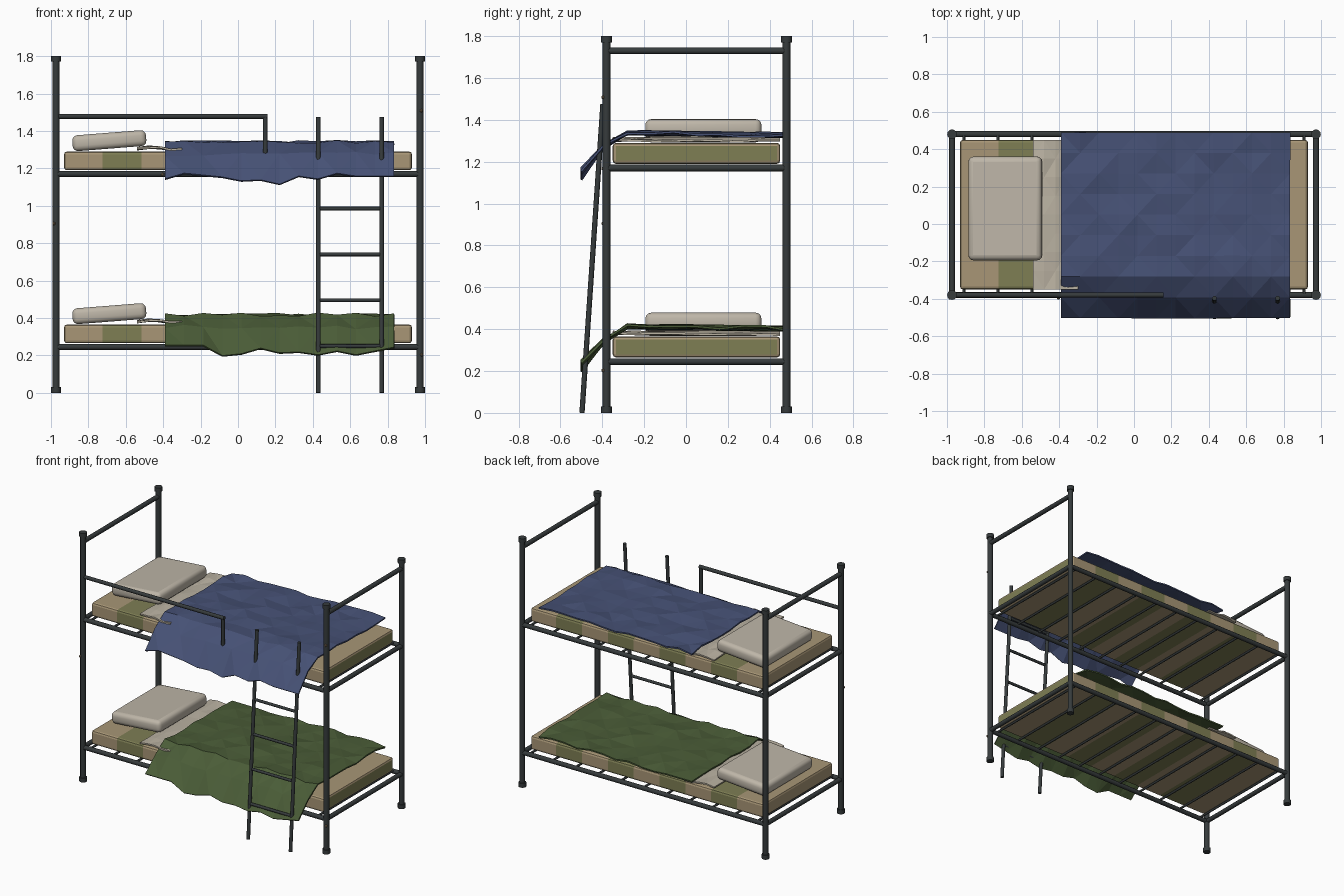
import bpy, bmesh, math, random
from mathutils import Vector

if "Cube" in bpy.data.objects:
    bpy.data.objects.remove(bpy.data.objects["Cube"])

random.seed(4)


def material(name, r, g, b):
    m = bpy.data.materials.new(name)
    lin = [((c / 255 + 0.055) / 1.055) ** 2.4 for c in (r, g, b)]
    m.diffuse_color = (*lin, 1)
    m.use_nodes = True
    m.node_tree.nodes["Principled BSDF"].inputs["Base Color"].default_value = m.diffuse_color
    return m


METAL = material("dark_metal", 54, 59, 60)
TAN = material("mattress_tan", 168, 150, 118)
OLIVE = material("mattress_olive", 126, 126, 84)
PILLOW = material("pillow_cream", 190, 182, 168)
SHEET = material("sheet_linen", 186, 178, 162)
BLUE = material("blanket_blue", 70, 81, 117)
GREEN = material("blanket_green", 74, 92, 55)
RUST = material("rust_chip", 128, 108, 84)


def finish(bm, name, *mats):
    bmesh.ops.recalc_face_normals(bm, faces=bm.faces)
    me = bpy.data.meshes.new(name)
    bm.to_mesh(me)
    bm.free()
    ob = bpy.data.objects.new(name, me)
    for m in mats:
        me.materials.append(m)
    bpy.context.collection.objects.link(ob)
    return ob


def tube(name, a, b, r, sides=12):
    a, b = Vector(a), Vector(b)
    bm = bmesh.new()
    bmesh.ops.create_cone(bm, cap_ends=True, segments=sides, radius1=r,
                          radius2=r, depth=(b - a).length)
    for f in bm.faces:
        f.smooth = len(f.verts) == 4
    for e in bm.edges:
        e.smooth = all(len(f.verts) == 4 for f in e.link_faces)
    ob = finish(bm, name, METAL)
    ob.location = (a + b) / 2
    ob.rotation_euler = (b - a).to_track_quat('Z', 'Y').to_euler()
    return ob


def rounded_box(size, bevel, segments):
    bm = bmesh.new()
    bmesh.ops.create_cube(bm, size=1)
    bmesh.ops.scale(bm, vec=size, verts=bm.verts)
    bmesh.ops.bevel(bm, geom=bm.edges[:], offset=bevel, segments=segments,
                    profile=0.5, affect='EDGES')
    return bm


def cloth(name, xs, ys, height, mat, thickness):
    # wavy sheet of cloth given by a height function of column and row
    bm = bmesh.new()
    grid = [[bm.verts.new((x, y, height(i, j))) for j, y in enumerate(ys)]
            for i, x in enumerate(xs)]
    for i in range(len(xs) - 1):
        for j in range(len(ys) - 1):
            a, b, c, d = grid[i][j], grid[i + 1][j], grid[i + 1][j + 1], grid[i][j + 1]
            if (i + j) % 2:
                bm.faces.new((a, b, c))
                bm.faces.new((a, c, d))
            else:
                bm.faces.new((a, b, d))
                bm.faces.new((b, c, d))
    ob = finish(bm, name, mat)
    mod = ob.modifiers.new("thickness", 'SOLIDIFY')
    mod.thickness = thickness
    mod.offset = 0
    return ob


X, YF, YB = 0.973, -0.38, 0.48

# Corner posts with end caps
for sx, side in ((-1, "head"), (1, "foot")):
    for y, face in ((YF, "front"), (YB, "back")):
        n = f"{face}_{side}"
        tube(n + "_post", (sx * X, y, 0.01), (sx * X, y, 1.79), 0.019)
        tube(n + "_foot_cap", (sx * X, y, 0), (sx * X, y, 0.03), 0.026)
        tube(n + "_top_cap", (sx * X, y, 1.77), (sx * X, y, 1.8), 0.026)
    tube(side + "_top_rail", (sx * X, YF, 1.73), (sx * X, YB, 1.73), 0.016)

HEMS = {
    "lower": (.245, .245, .245, .19, .2, .23, .205, .21, .195, .215, .195, .215, .235),
    "upper": (1.135, 1.165, 1.155, 1.145, 1.125, 1.13, 1.107, 1.15, 1.135, 1.165,
              1.15, 1.15, 1.15),
}

for level, base, colour in (("lower", 0.245, GREEN), ("upper", 1.17, BLUE)):
    # Bed frame rails and slats
    for y, face in ((YF, "front"), (YB, "back")):
        tube(f"{level}_{face}_rail", (-X, y, base), (X, y, base), 0.016)
    for sx, side in ((-1, "head"), (1, "foot")):
        tube(f"{level}_{side}_rail", (sx * X, YF, base), (sx * X, YB, base), 0.016)
    for k in range(11):
        x = -0.91 + 0.182 * k
        tube(f"{level}_slat_{k + 1}", (x, YF, base + 0.008), (x, YB, base + 0.008), 0.008, 8)

    # Mattress with nine alternating stripes
    bm = rounded_box((1.86, 0.8, 0.1), 0.015, 2)
    step = 1.86 / 9
    for k in range(1, 9):
        bmesh.ops.bisect_plane(bm, geom=bm.verts[:] + bm.edges[:] + bm.faces[:],
                               plane_co=(-0.93 + k * step, 0, 0), plane_no=(1, 0, 0))
    for f in bm.faces:
        f.material_index = int((f.calc_center_median().x + 0.93) / step) % 2
    ob = finish(bm, level + "_mattress", TAN, OLIVE)
    ob.location = (0, 0.05, base + 0.07)

    # Tilted pillow with slightly domed top
    ob = finish(rounded_box((0.395, 0.555, 0.085), 0.028, 3), level + "_pillow", PILLOW)
    for p in ob.data.polygons:
        p.use_smooth = p.area < 0.02
    ob.location = (-0.688, 0.083, base + 0.178)
    ob.rotation_euler.y = math.radians(-4.5)

    # Turned-down sheet
    drape = (0.135, 0.143, 0.14, 0.131, 0.131)
    cloth(level + "_sheet", [-0.54 + 0.06 * i for i in range(5)],
          [-0.35 + 0.1 * j for j in range(9)],
          lambda i, j: base + drape[i] + random.uniform(-0.005, 0.005), SHEET, 0.01)

    # Rumpled blanket, folded down over the front
    def blanket_height(i, j):
        if j == 0:
            return HEMS[level][i] + 0.006
        if j == 1:
            return base + 0.102 + random.uniform(-0.012, 0.012)
        return base + 0.168 - 0.0015 * (j - 2) + random.uniform(-0.011, 0.011)

    cloth(level + "_blanket", [-0.39 + 1.225 / 12 * i for i in range(13)],
          [-0.5 + 0.11 * j for j in range(10)], blanket_height, colour, 0.01)

# Guard rail on the upper bunk
tube("guard_rail", (-X, YF, 1.478), (0.157, YF, 1.478), 0.013)
tube("guard_rail_leg", (0.146, YF, 1.478), (0.146, YF, 1.17), 0.012)


# Leaning ladder
def lean(z):
    return -0.497 + 0.1 * z / 1.475


for x, side in ((0.43, "left"), (0.768, "right")):
    tube(f"ladder_{side}_rail", (x, lean(0), 0), (x, lean(1.475), 1.475), 0.0125, 10)
for k in range(5):
    z = 0.25 + 0.245 * k
    tube(f"ladder_rung_{k + 1}", (0.43, lean(z), z), (0.768, lean(z), z), 0.01, 10)

# Small rust chips on the frame
for k, (x, z) in enumerate(((-0.984, 0.905), (0.98, 1.508), (0.982, 0.203), (-0.403, 1.167))):
    bm = bmesh.new()
    bmesh.ops.create_icosphere(bm, subdivisions=1, radius=0.01)
    ob = finish(bm, f"rust_chip_{k + 1}", RUST)
    ob.location = (x, YF - 0.016, z)
